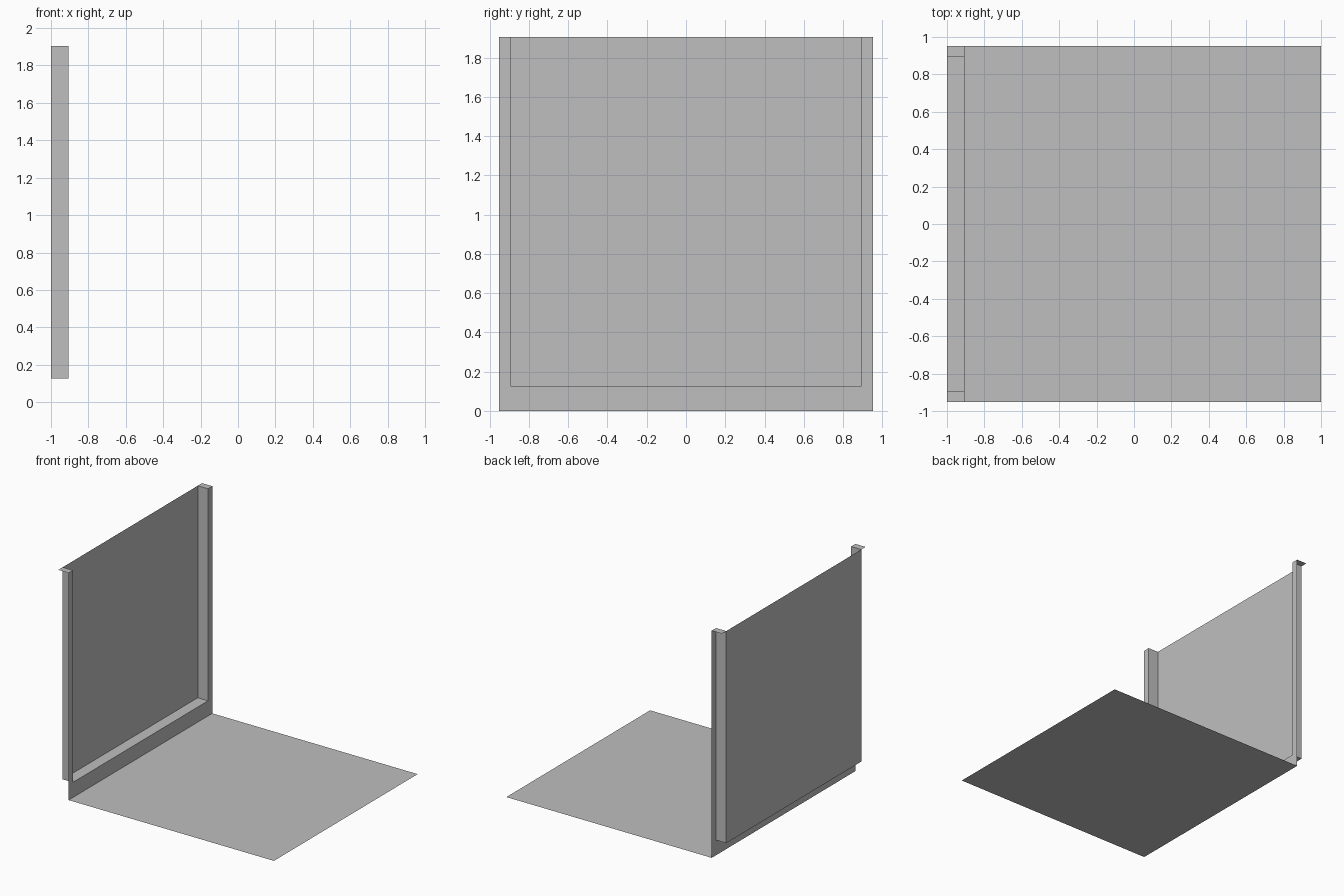
import bpy

cube = bpy.data.objects.get("Cube")
if cube:
    bpy.data.objects.remove(cube, do_unlink=True)

grey = bpy.data.materials.new("light_grey")
grey.use_nodes = True
colour = (0.52, 0.52, 0.52, 1)
grey.diffuse_color = colour
grey.node_tree.nodes["Principled BSDF"].inputs["Base Color"].default_value = colour

BACK, WALL, END = -1.0, -0.905, 1.0    # x of recessed panel, wall face, floor end
SIDE, INNER = 0.952, 0.895             # half widths of wall and recess
SILL, TOP = 0.127, 1.905               # heights of recess bottom and wall top


def sheet(name, verts, faces):
    mesh = bpy.data.meshes.new(name)
    mesh.from_pydata(verts, [], faces)
    mesh.materials.append(grey)
    obj = bpy.data.objects.new(name, mesh)
    bpy.context.collection.objects.link(obj)
    return obj


def flat(name, x0, x1, y0, y1, z):
    """Horizontal sheet facing up."""
    return sheet(name, [(x0, y0, z), (x1, y0, z), (x1, y1, z), (x0, y1, z)], [(0, 1, 2, 3)])


# U-shaped outlines of the wall and of the recess, open at the top
outer = [(-SIDE, TOP), (-SIDE, 0), (SIDE, 0), (SIDE, TOP)]
inner = [(-INNER, TOP), (-INNER, SILL), (INNER, SILL), (INNER, TOP)]


def at(x, outline):
    return [(x, y, z) for y, z in outline]


def band(name, first, second):
    """Strip of quads joining two open outlines."""
    n = len(first)
    return sheet(name, first + second, [(i, i + 1, n + i + 1, n + i) for i in range(n - 1)])


# Floor, wall border, recess sides with sill, and recessed panel
flat("floor", WALL, END, -SIDE, SIDE, 0)
band("wall_frame", at(WALL, outer), at(WALL, inner))
band("recess_reveal", at(WALL, inner), at(BACK, inner))
sheet("recessed_panel", at(BACK, inner), [(0, 1, 2, 3)])

# Small caps closing the top of the two side posts
flat("right_post_cap", BACK, WALL, -SIDE, -INNER, TOP)
flat("left_post_cap", BACK, WALL, INNER, SIDE, TOP)
